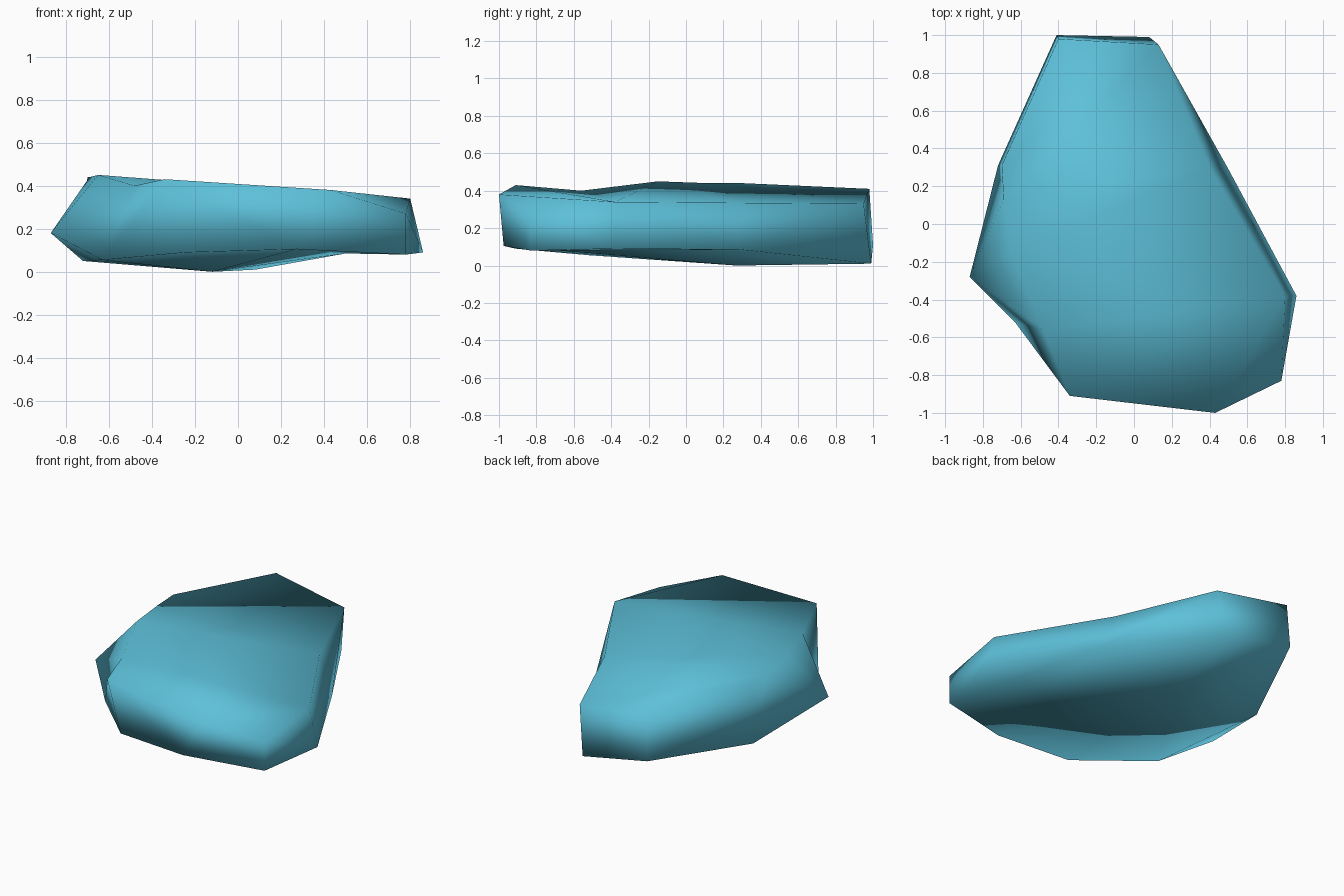
import bpy, bmesh

cube = bpy.data.objects.get("Cube")
if cube:
    bpy.data.objects.remove(cube, do_unlink=True)

# One flat stone colour
stone = bpy.data.materials.new("pale blue stone")
stone.use_nodes = True
colour = (0.11, 0.53, 0.70, 1)
stone.diffuse_color = colour
bsdf = stone.node_tree.nodes["Principled BSDF"]
bsdf.inputs["Base Color"].default_value = colour
bsdf.inputs["Roughness"].default_value = 0.8

# Upper rim, clockwise from the back corner: (x, y, z)
upper_rim = [
    (-0.40, 0.98, 0.41), (0.13, 0.95, 0.33), (0.40, 0.30, 0.335),
    (0.80, -0.38, 0.34), (0.78, -0.83, 0.27), (0.43, -1.0, 0.38),
    (-0.34, -0.91, 0.43), (-0.48, -0.56, 0.40), (-0.65, -0.15, 0.45),
    (-0.69, 0.13, 0.44), (-0.70, 0.31, 0.44),
]
# Lower rim; the side spur sits under two upper corners
spur = (-0.87, -0.28, 0.18)
lower_rim = [
    (-0.41, 1.0, 0.11), (0.08, 0.99, 0.01), (0.50, 0.29, 0.085),
    (0.86, -0.38, 0.09), (0.78, -0.83, 0.08), (0.27, -0.975, 0.105),
    (-0.24, -0.91, 0.09), (-0.63, -0.52, 0.055), spur, spur,
    (-0.72, 0.31, 0.05),
]
# Facets as corners of the rims; Z is the lowest point of the underside
top_facets = ["JKAB", "BCJ", "CIJ", "CDI", "DHI", "DGH", "DEFG"]
under_facets = ["ABZ", "BCZ", "CFZ", "CEF", "CDE", "FGZ", "GHZ", "HKZ",
                "HIK", "KAZ"]

bm = bmesh.new()
top = [bm.verts.new(p) for p in upper_rim]
made = {p: bm.verts.new(p) for p in dict.fromkeys(lower_rim)}
base = [made[p] for p in lower_rim]
keel = bm.verts.new((-0.12, 0.27, 0.0))


def facet(*corners):
    """Add a face, dropping repeated corners."""
    bm.faces.new(list(dict.fromkeys(corners)))


def lettered(rim, letters):
    """Add a face whose corners are named by letter."""
    facet(*[keel if c == "Z" else rim[ord(c) - ord("A")] for c in letters])


# Top and underside
for letters in top_facets:
    lettered(top, letters)
for letters in under_facets:
    lettered(base, letters)

# Walls; the front left corner is split so that it bulges outward
bulge = 6
for i in range(len(top)):
    j = (i + 1) % len(top)
    if i == bulge:
        facet(top[i], top[j], base[j])
        facet(top[i], base[j], base[i])
    else:
        facet(top[i], top[j], base[j], base[i])

bmesh.ops.triangulate(bm, faces=bm.faces[:])
bmesh.ops.recalc_face_normals(bm, faces=bm.faces[:])
for face in bm.faces:
    face.smooth = True

mesh = bpy.data.meshes.new("flat_rock")
bm.to_mesh(mesh)
bm.free()
mesh.materials.append(stone)
rock = bpy.data.objects.new("flat_rock", mesh)
bpy.context.collection.objects.link(rock)
